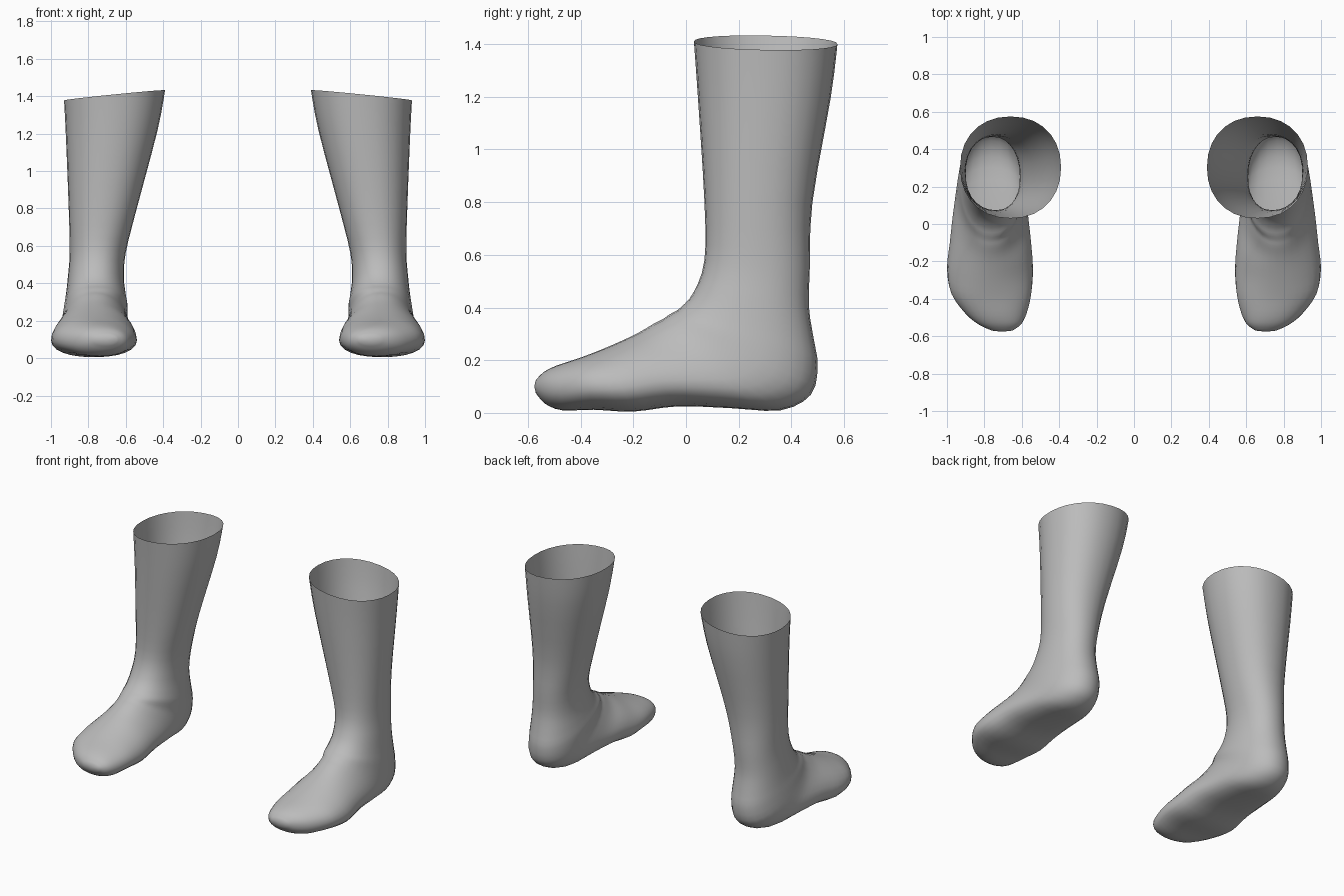
import bpy
import bmesh
import math
from mathutils import Vector

if "Cube" in bpy.data.objects:
    bpy.data.objects.remove(bpy.data.objects["Cube"], do_unlink=True)

SIDES = 28          # points around each ring
STEPS = 3           # rings per control section

# Control sections from cuff to toe:
# front/top edge (y, z), back/bottom edge (y, z), inner x, outer x, low-side bulge
SECTIONS = [
    (0.03, 1.41, 0.575, 1.40, 0.39, 0.93, 0),
    (0.045, 1.2, 0.55, 1.2, 0.43, 0.92, 0),
    (0.07, 0.8, 0.48, 0.8, 0.54, 0.905, 0),
    (0.07, 0.58, 0.47, 0.55, 0.6, 0.9, 0),
    (0.03, 0.46, 0.467, 0.4, 0.61, 0.91, 0),
    (-0.02, 0.4, 0.485, 0.28, 0.6, 0.92, 0),
    (-0.06, 0.375, 0.5, 0.18, 0.59, 0.93, 0),
    (-0.09, 0.355, 0.475, 0.07, 0.59, 0.94, 0.05),
    (-0.12, 0.34, 0.36, 0.01, 0.58, 0.95, 0.12),
    (-0.17, 0.31, 0.17, 0.018, 0.57, 0.965, 0.2),
    (-0.23, 0.28, -0.03, 0.025, 0.555, 0.98, 0.22),
    (-0.31, 0.245, -0.2, 0.005, 0.545, 0.995, 0.2),
    (-0.4, 0.21, -0.35, 0.012, 0.55, 0.975, 0.12),
    (-0.49, 0.18, -0.47, 0.01, 0.575, 0.9, 0.05),
    (-0.54, 0.155, -0.535, 0.035, 0.605, 0.83, 0),
    (-0.57, 0.125, -0.57, 0.075, 0.65, 0.76, 0),
]


def spline(a, b, c, d, t):
    """Smooth curve through b and c."""
    return b + 0.5 * t * (c - a + t * (2 * a - 5 * b + 4 * c - d
                                       + t * (3 * (b - c) + d - a)))


def smooth_sections():
    last = len(SECTIONS) - 1
    for i in range(last):
        near = [SECTIONS[min(max(i + k, 0), last)] for k in (-1, 0, 1, 2)]
        for s in range(STEPS):
            yield [spline(*values, s / STEPS) for values in zip(*near)]
    yield SECTIONS[last]


def soften(value, power):
    return math.copysign(abs(value) ** power, value)


def ring_points(section, side):
    y1, z1, y2, z2, inner, outer, bulge = section
    top, bottom = Vector((0, y1, z1)), Vector((0, y2, z2))
    middle, reach = (top + bottom) / 2, (top - bottom) / 2
    centre, half = (inner + outer) / 2, (outer - inner) / 2
    # the cuff slopes down towards the outside, fading out down the leg
    slope = -0.1 * max(0, (middle.z - 0.6) / 0.8)
    for i in range(SIDES):
        angle = math.tau * i / SIDES
        c, s = math.cos(angle), math.sin(angle)
        across = half * soften(s, 0.92) * (1 - bulge * c)
        point = middle + reach * soften(c, 0.92)
        yield (side * (centre + across), point.y, point.z + slope * across)


def make_sock(name, side, material):
    bm = bmesh.new()
    rings = [[bm.verts.new(p) for p in ring_points(section, side)]
             for section in smooth_sections()]
    # skin between neighbouring rings
    for upper, lower in zip(rings, rings[1:]):
        for i in range(SIDES):
            j = (i + 1) % SIDES
            bm.faces.new((upper[i], upper[j], lower[j], lower[i]))
    # rounded toe tip; the cuff stays open
    tip_at = sum((v.co for v in rings[-1]), Vector()) / SIDES
    tip = bm.verts.new(tip_at + Vector((0, -0.006, 0)))
    for i in range(SIDES):
        bm.faces.new((rings[-1][i], rings[-1][(i + 1) % SIDES], tip))
    bmesh.ops.recalc_face_normals(bm, faces=bm.faces)
    # the toe tip must face forward
    bm.faces.ensure_lookup_table()
    if bm.faces[-1].normal.y > 0:
        bmesh.ops.reverse_faces(bm, faces=bm.faces)
    for face in bm.faces:
        face.smooth = True
    mesh = bpy.data.meshes.new(name)
    bm.to_mesh(mesh)
    bm.free()
    mesh.materials.append(material)
    sock = bpy.data.objects.new(name, mesh)
    bpy.context.collection.objects.link(sock)


grey = bpy.data.materials.new("grey_knit")
grey.use_nodes = True
colour = (0.5, 0.5, 0.5, 1)
grey.diffuse_color = colour
grey.node_tree.nodes["Principled BSDF"].inputs["Base Color"].default_value = colour

make_sock("left_sock", 1, grey)
make_sock("right_sock", -1, grey)
